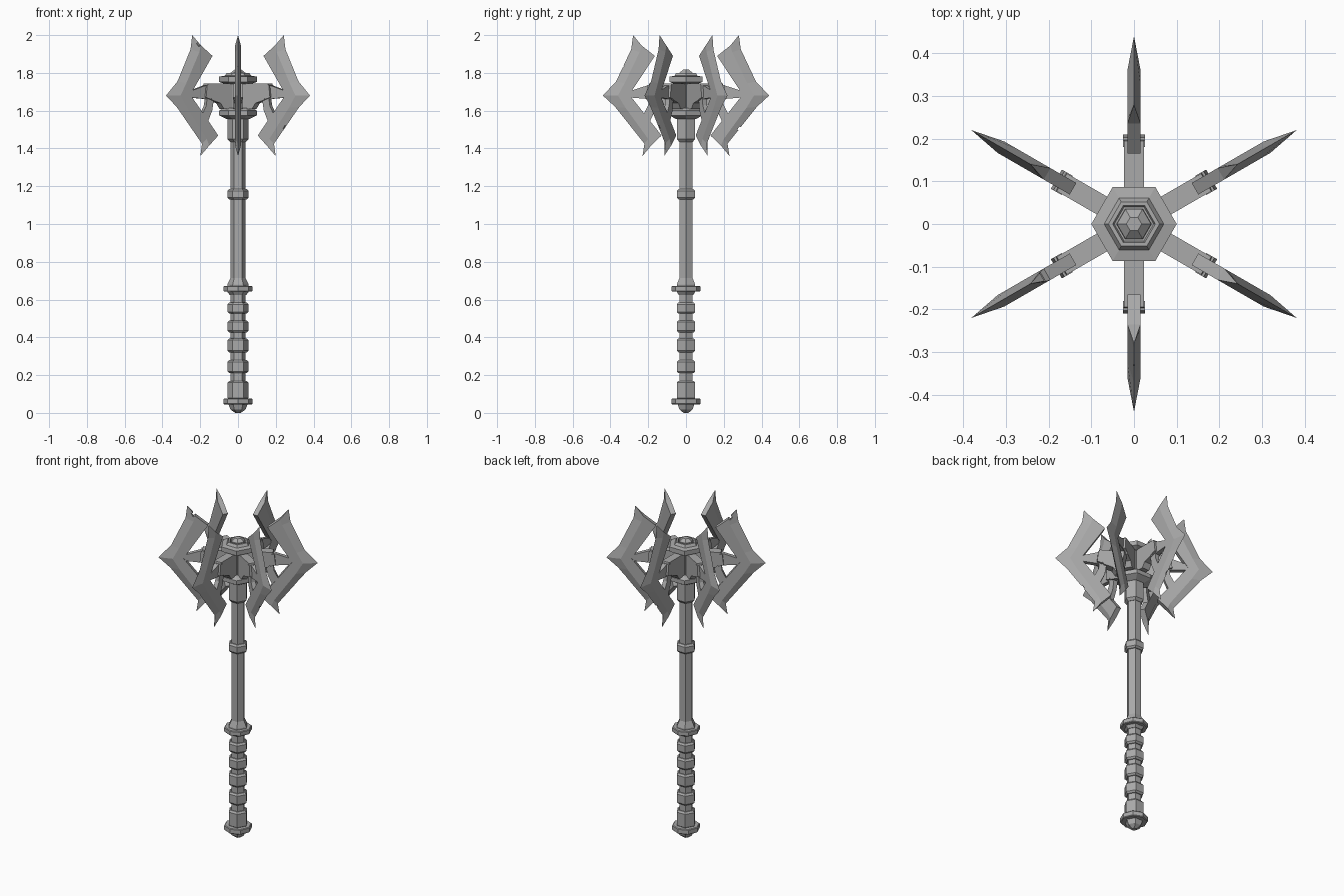
import bpy, bmesh, math
from mathutils import Matrix

cube = bpy.data.objects.get("Cube")
if cube:
    bpy.data.objects.remove(cube, do_unlink=True)

# One dull metal for the whole weapon
steel = bpy.data.materials.new("dull_grey_steel")
steel.use_nodes = True
GREY = (0.40, 0.40, 0.40, 1)
steel.diffuse_color = GREY
steel.node_tree.nodes["Principled BSDF"].inputs["Base Color"].default_value = GREY


def finish(name, bm):
    bmesh.ops.recalc_face_normals(bm, faces=bm.faces)
    mesh = bpy.data.meshes.new(name)
    bm.to_mesh(mesh)
    bm.free()
    mesh.materials.append(steel)
    obj = bpy.data.objects.new(name, mesh)
    bpy.context.collection.objects.link(obj)
    return obj


def turned(name, profile, sides=6):
    """Stack of (radius, height) rings with a corner on the x axis."""
    bm = bmesh.new()
    rings = []
    for r, z in profile:
        rings.append([bm.verts.new((r * math.cos(math.tau * i / sides),
                                    r * math.sin(math.tau * i / sides), z))
                      for i in range(sides)])
    for a, b in zip(rings, rings[1:]):
        for i in range(sides):
            j = (i + 1) % sides
            bm.faces.new((a[i], a[j], b[j], b[i]))
    bm.faces.new(rings[0][::-1])
    bm.faces.new(rings[-1])
    return finish(name, bm)


def band(name, r, low, high, sides=6, bevel=0.01):
    """Collar with chamfered rims."""
    return turned(name, [(r - bevel, low), (r, low + bevel),
                         (r, high - bevel), (r - bevel, high)], sides)


def plate(name, outline, half, angle):
    """Radial plate: (radius, height) outline, extruded and turned about z."""
    bm = bmesh.new()
    face = bm.faces.new([bm.verts.new((r, -half, z)) for r, z in outline])
    new = bmesh.ops.extrude_face_region(bm, geom=[face])["geom"]
    bmesh.ops.translate(bm, vec=(0, 2 * half, 0),
                        verts=[v for v in new if isinstance(v, bmesh.types.BMVert)])
    bm.transform(Matrix.Rotation(angle, 4, "Z"))
    return finish(name, bm)


# Handle
turned("pommel", [(0.015, 0), (0.04, 0.018), (0.052, 0.05), (0.052, 0.07)])
band("pommel_ring", 0.077, 0.045, 0.077, 8, 0.004)
turned("shaft", [(0.04, 0.06), (0.04, 1.5)])
for n, (low, high) in enumerate([(0.07, 0.17), (0.21, 0.28), (0.32, 0.395),
                                 (0.425, 0.49), (0.525, 0.585)]):
    band(f"grip_band_{n + 1}", 0.056, low, high)
turned("guard_flare", [(0.044, 0.625), (0.056, 0.64), (0.056, 0.68), (0.04, 0.715)])
band("guard_ring", 0.077, 0.642, 0.672, 8, 0.004)
band("shaft_collar", 0.056, 1.13, 1.185)

# Hub
turned("head_socket", [(0.042, 1.435), (0.056, 1.45), (0.056, 1.765)])
turned("lower_disc", [(0.06, 1.555), (0.1, 1.575), (0.1, 1.60), (0.075, 1.615)])
turned("upper_disc", [(0.07, 1.742), (0.1, 1.752), (0.1, 1.78), (0.07, 1.785),
                      (0.06, 1.80), (0.05, 1.80), (0.046, 1.79)])
turned("finial", [(0.042, 1.78), (0.04, 1.80), (0.018, 1.817)])

# Blade rows from top to bottom: cutting edge, ridge, inner edge
ROWS = [((0.28, 2.0), (0.235, 1.945), (0.165, 1.89)),
        ((0.29, 1.925), (0.245, 1.91), (0.18, 1.867)),
        ((0.37, 1.755), (0.325, 1.745), (0.26, 1.745)),
        ((0.44, 1.68), (0.36, 1.68), (0.30, 1.685)),
        ((0.375, 1.62), (0.32, 1.615), (0.249, 1.62)),
        ((0.22, 1.425), (0.20, 1.45), (0.15, 1.495)),
        ((0.23, 1.36), (0.185, 1.415), (0.13, 1.468))]
THICK = 0.0155


def blade(name, angle):
    bm = bmesh.new()
    rows = []
    for edge, ridge, inner in ROWS:
        rows.append([bm.verts.new((p[0], y, p[1])) for p, y in (
            (edge, 0), (ridge, THICK), (inner, THICK), (inner, -THICK), (ridge, -THICK))])
    for a, b in zip(rows, rows[1:]):
        for i in range(5):
            j = (i + 1) % 5
            bm.faces.new((a[i], a[j], b[j], b[i]))
    for e, r1, i1, i2, r2 in (rows[0], rows[-1]):
        bm.faces.new((e, r1, r2))
        bm.faces.new((r1, i1, i2, r2))
    bm.transform(Matrix.Rotation(angle, 4, "Z"))
    return finish(name, bm)


def chip(target, angle, r, z, size):
    """Nick cut out of a part by a hidden diamond-shaped cutter."""
    bm = bmesh.new()
    bmesh.ops.create_cube(bm, size=size)
    bm.transform(Matrix.Rotation(angle, 4, "Z") @ Matrix.Translation((r, 0, z))
                 @ Matrix.Rotation(0.6, 4, "Y") @ Matrix.Diagonal((1, 3, 0.7, 1)))
    cutter = finish("chip_cutter", bm)
    cutter.hide_render = True
    cutter.hide_viewport = True
    mod = target.modifiers.new("chip", "BOOLEAN")
    mod.operation = "DIFFERENCE"
    mod.object = cutter


# Six flanges: arm, fork prongs, clasp and blade
ARM = [(0.04, 1.745), (0.195, 1.745), (0.205, 1.70), (0.17, 1.655),
       (0.12, 1.64), (0.10, 1.61), (0.04, 1.61)]
UPPER_PRONG = [(0.18, 1.735), (0.20, 1.735), (0.31, 1.70), (0.30, 1.67), (0.18, 1.66)]
LOWER_PRONG = [(0.15, 1.69), (0.195, 1.69), (0.20, 1.63), (0.225, 1.58),
               (0.19, 1.545), (0.165, 1.60)]
CLASP = [(0.18, 1.735), (0.203, 1.735), (0.21, 1.67), (0.18, 1.66)]
CHIPS = {0: (0.29, 1.50), 2: (0.24, 1.955), 3: (0.345, 1.835),
         4: (0.295, 1.505), 5: (0.345, 1.56)}
for n in range(6):
    a = math.radians(90 + 60 * n)
    plate(f"arm_{n + 1}", ARM, 0.024, a)
    plate(f"upper_prong_{n + 1}", UPPER_PRONG, 0.013, a)
    plate(f"lower_prong_{n + 1}", LOWER_PRONG, 0.013, a)
    plate(f"clasp_{n + 1}", CLASP, 0.026, a)
    flange = blade(f"blade_{n + 1}", a)
    if n in CHIPS:
        chip(flange, a, *CHIPS[n], 0.03)
